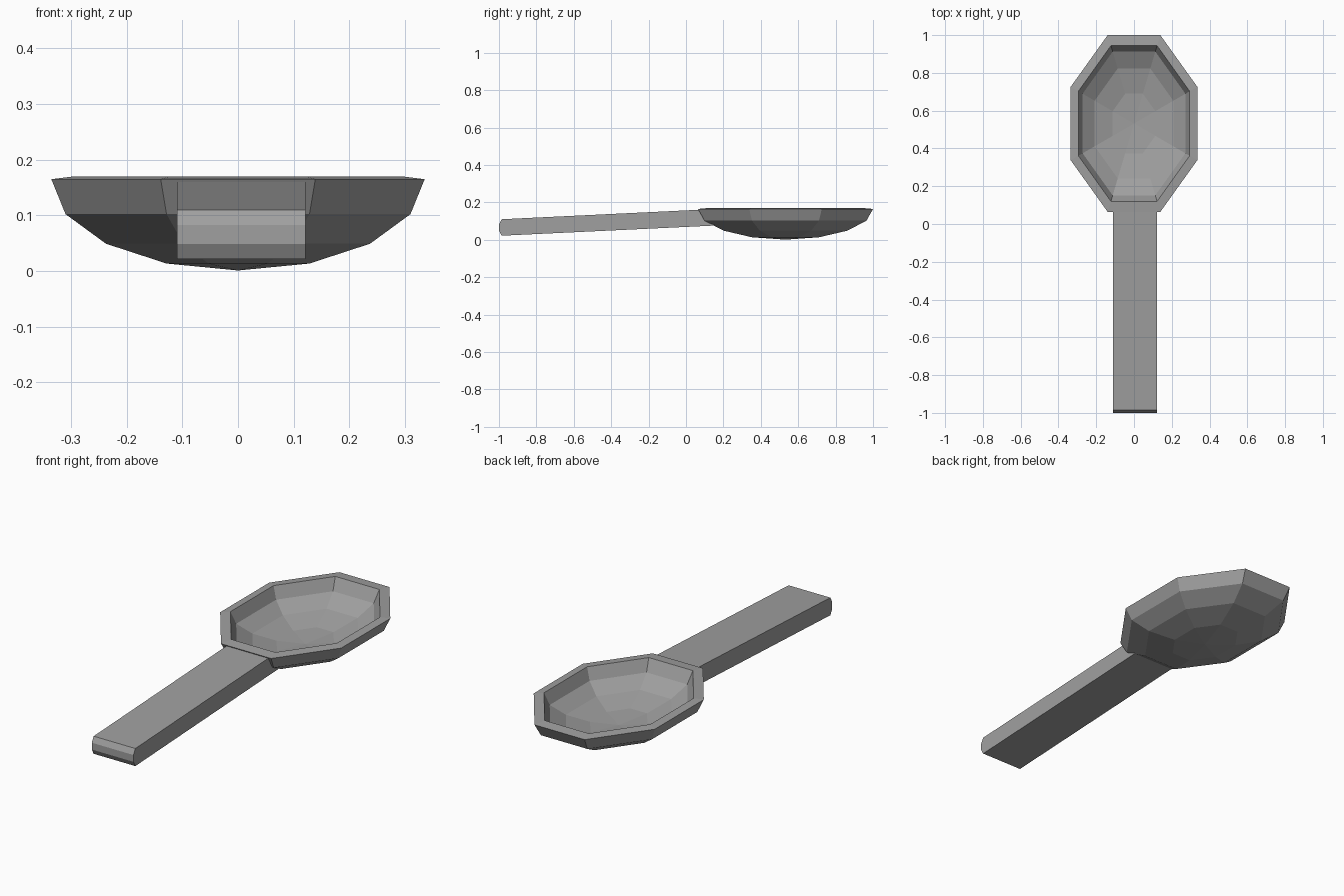
import bpy, bmesh, math

if "Cube" in bpy.data.objects:
    bpy.data.objects.remove(bpy.data.objects["Cube"])

SEGMENTS = 8
CENTRE_Y = 0.532
RIM_Z = 0.165

grey = bpy.data.materials.new("dark_grey")
grey.diffuse_color = (0.35, 0.35, 0.35, 1)
grey.use_nodes = True
grey.node_tree.nodes["Principled BSDF"].inputs["Base Color"].default_value = grey.diffuse_color


def finish(name, bm):
    bmesh.ops.recalc_face_normals(bm, faces=bm.faces)
    mesh = bpy.data.meshes.new(name)
    bm.to_mesh(mesh)
    bm.free()
    mesh.materials.append(grey)
    obj = bpy.data.objects.new(name, mesh)
    bpy.context.collection.objects.link(obj)
    return obj


def ring(bm, rx, ry, z):
    angles = [math.tau * (i + 0.5) / SEGMENTS for i in range(SEGMENTS)]
    return [bm.verts.new((rx * math.cos(a), CENTRE_Y + ry * math.sin(a), z)) for a in angles]


# Bowl: outer and inner half-ellipsoid shells joined by a sloped rim
bm = bmesh.new()
shell = [(0.363, 0.507, 0.164, RIM_Z), (0.319, 0.446, 0.143, RIM_Z + 0.005)]
rims = []
for rx, ry, depth, rim_z in shell:
    rings = []
    for k in range(4):
        a = math.radians(22.5 * k)
        z = rim_z if k == 0 else RIM_Z - depth * math.sin(a)
        rings.append(ring(bm, rx * math.cos(a), ry * math.cos(a), z))
    pole = bm.verts.new((0, CENTRE_Y, RIM_Z - depth))
    for i in range(SEGMENTS):
        j = (i + 1) % SEGMENTS
        for upper, lower in zip(rings, rings[1:]):
            bm.faces.new((upper[i], upper[j], lower[j], lower[i]))
        bm.faces.new((rings[-1][i], rings[-1][j], pole))
    rims.append(rings[0])
for i in range(SEGMENTS):
    j = (i + 1) % SEGMENTS
    bm.faces.new((rims[0][i], rims[0][j], rims[1][j], rims[1][i]))
finish("bowl", bm)

# Handle: side profile extruded across x, its far end buried in the bowl wall
profile = [(0.10, 0.162), (-0.985, 0.11), (-1.0, 0.083), (-1.0, 0.049),
           (-0.985, 0.022), (0.17, 0.077)]
bm = bmesh.new()
face = bm.faces.new([bm.verts.new((-0.11, y, z)) for y, z in profile])
extruded = bmesh.ops.extrude_face_region(bm, geom=[face])["geom"]
bmesh.ops.translate(bm, vec=(0.231, 0, 0),
                    verts=[v for v in extruded if isinstance(v, bmesh.types.BMVert)])
finish("handle", bm)
